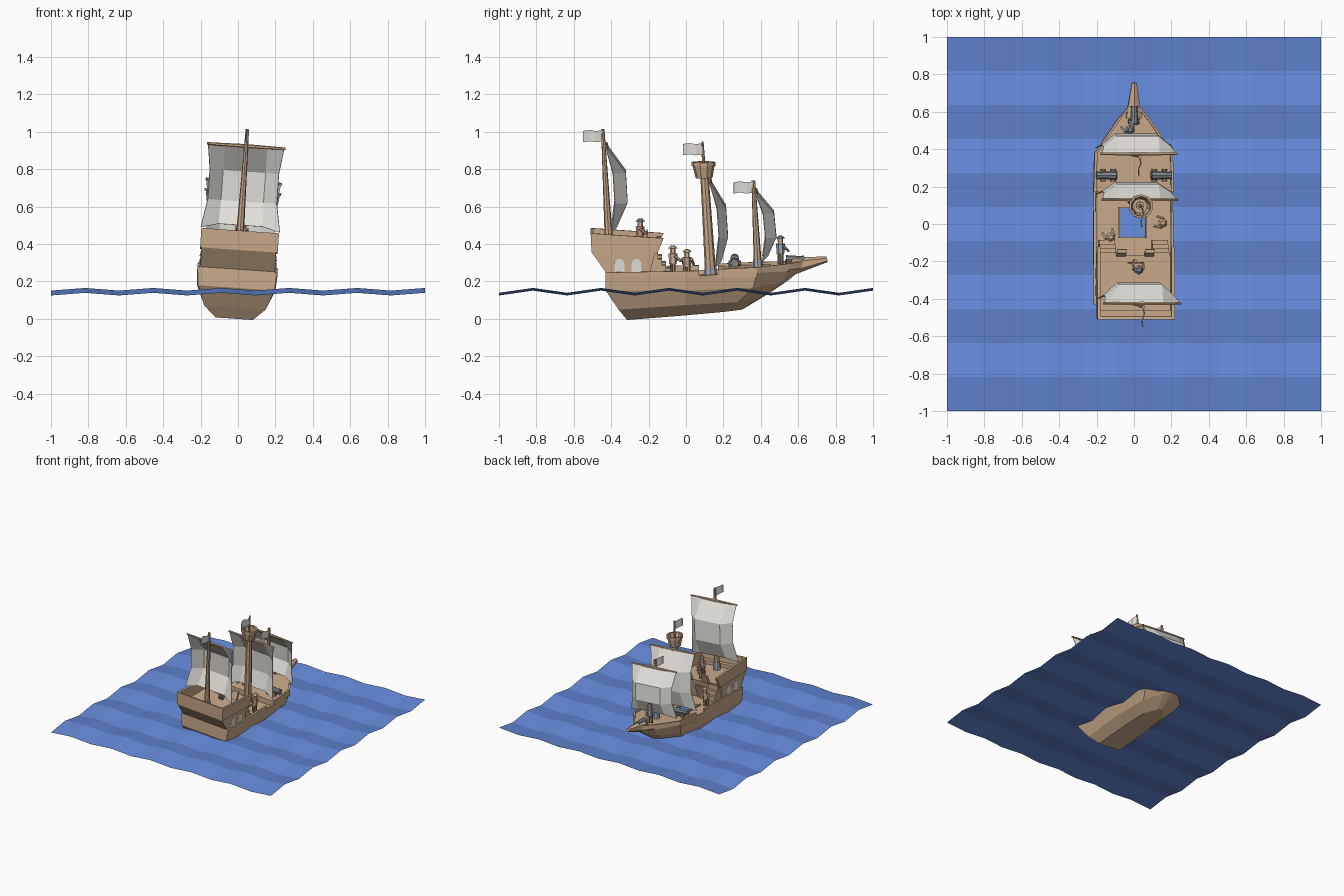
import bpy, bmesh
from math import radians, sin, cos, pi
from mathutils import Vector as V, Matrix as M

if "Cube" in bpy.data.objects:
    bpy.data.objects.remove(bpy.data.objects["Cube"])

# the whole ship heels over a little; the sea stays level
ROLL = M.Translation((0, 0, .3)) @ M.Rotation(radians(4), 4, 'Y') @ M.Translation((0, 0, -.3))


def mat(name, *c):
    m = bpy.data.materials.new(name)
    m.diffuse_color = (*c, 1)
    m.use_nodes = True
    m.node_tree.nodes["Principled BSDF"].inputs["Base Color"].default_value = m.diffuse_color
    return m


WOOD = mat("wood", .60, .41, .26)
DARK = mat("dark_wood", .38, .26, .17)
SAIL = mat("canvas", .78, .76, .71)
IRON = mat("iron", .22, .24, .26)
SEA = mat("sea", .13, .25, .70)
RED = mat("red_cloth", .65, .33, .28)
BLUE = mat("grey_cloth", .38, .42, .48)
SKIN = mat("skin", .75, .52, .38)


def finish(name, bm, col, thick=0, roll=True):
    if not thick:
        bmesh.ops.recalc_face_normals(bm, faces=bm.faces)
    me = bpy.data.meshes.new(name)
    bm.to_mesh(me)
    bm.free()
    me.materials.append(col)
    ob = bpy.data.objects.new(name, me)
    bpy.context.collection.objects.link(ob)
    if roll:
        ob.matrix_world = ROLL
    if thick:
        s = ob.modifiers.new("thickness", 'SOLIDIFY')
        s.thickness = thick
    return ob


def mesh(name, verts, faces, col, **kw):
    bm = bmesh.new()
    vs = [bm.verts.new(v) for v in verts]
    for f in faces:
        bm.faces.new([vs[i] for i in f])
    return finish(name, bm, col, **kw)


def extrude(name, pts, d, col):
    """Flat polygon pulled along vector d."""
    n = len(pts)
    vs = [V(p) for p in pts] + [V(p) + V(d) for p in pts]
    faces = [range(n), range(n, 2 * n)] + [(i, (i + 1) % n, (i + 1) % n + n, i + n) for i in range(n)]
    return mesh(name, vs, faces, col)


def side(name, prof, x0, x1, col=WOOD):
    return extrude(name, [(x0, y, z) for y, z in prof], (x1 - x0, 0, 0), col)


def box(name, x0, x1, y0, y1, z0, z1, col=WOOD):
    return side(name, [(y0, z0), (y1, z0), (y1, z1), (y0, z1)], x0, x1, col)


def tube(name, a, b, r1, r2, col=WOOD, n=8, caps=True, thick=0):
    a, b = V(a), V(b)
    bm = bmesh.new()
    mx = M.Translation((a + b) / 2) @ (b - a).to_track_quat('Z', 'Y').to_matrix().to_4x4()
    bmesh.ops.create_cone(bm, cap_ends=caps, segments=n, radius1=r1, radius2=r2,
                          depth=(b - a).length, matrix=mx)
    return finish(name, bm, col, thick)


# sea: faceted waves
N = 11
mesh("sea", [(-1 + 2 * i / N, -1 + 2 * j / N, .125 + .026 * (j % 2) + .014 * (i % 2))
             for j in range(N + 1) for i in range(N + 1)],
     [(j * 12 + i, j * 12 + i + 1, j * 12 + i + 13, j * 12 + i + 12) for j in range(N) for i in range(N)],
     SEA, roll=False)

# hull: stations of (y, half width, z) from keel to gunwale
ST = [[(-.315, .10, 0), (-.36, .165, .06), (-.43, .205, .165), (-.43, .21, .24)],
      [(0, .10, .025), (0, .175, .085), (0, .21, .165), (0, .215, .24)],
      [(.2, .085, .042), (.28, .155, .10), (.36, .195, .18), (.38, .21, .265)],
      [(.295, .03, .05), (.41, .06, .125), (.51, .085, .20), (.55, .095, .275)],
      [(.305, .006, .052), (.45, .008, .14), (.545, .01, .205), (.64, .015, .285)]]
verts = [p for s in ST for p in [(-w, y, z) for y, w, z in s[::-1]] + [(w, y, z) for y, w, z in s]]
faces = [(k * 8 + i, k * 8 + i + 1, k * 8 + i + 9, k * 8 + i + 8) for k in range(4) for i in range(7)]
for b in (0, 32):
    q = [(b + i, b + 7 - i, b + 6 - i, b + i + 1) for i in range(3)]
    faces += q if b == 0 else [f[::-1] for f in q]
bm = bmesh.new()
vs = [bm.verts.new(v) for v in verts]
for f in faces:
    bm.faces.new([vs[i] for i in f])
bmesh.ops.recalc_face_normals(bm, faces=bm.faces)
finish("hull", bm, WOOD, thick=.012)

# bulwarks, with a gap beside the main mast
rails = [((.213, -.43), (.215, .07), .235, .262, .272), ((.215, .17), (.21, .38), .235, .28, .29),
         ((.21, .38), (.095, .55), .26, .29, .302), ((.095, .55), (.015, .645), .27, .302, .31)]
for s in (-1, 1):
    for (xa, ya), (xb, yb), z0, za, zb in rails:
        extrude("bulwark", [(s * xa, ya, z0), (s * xb, yb, z0), (s * xb, yb, zb), (s * xa, ya, za)],
                (-s * .015, 0, 0), WOOD)

# main deck framed around the open hatch, and hatch coaming
for x0, x1, y0, y1 in [(-.205, -.075, -.42, .2), (.07, .205, -.42, .2), (-.075, .07, -.42, -.07), (-.075, .07, .085, .2)]:
    box("main_deck", x0, x1, y0, y1, .205, .225)
for s in (-.075, .07):
    box("hatch_coaming", s - .005, s + .005, -.075, .09, .22, .235)

# fore deck, its step, bowsprit
extrude("fore_deck", [(s * w, y, .268 + .04 * (y - .18)) for s, seq in ((1, 1), (-1, -1))
                      for w, y in [(.2, .17), (.2, .38), (.085, .55), (.01, .63)][::seq]], (0, 0, -.015), WOOD)
box("fore_deck_step", -.2, .2, .17, .185, .21, .265)
tube("bowsprit", (0, .57, .283), (0, .755, .318), .048, .015, n=6)

# stern castle: cabin, bulwarks, arched windows, door, stairs
side("cabin", [(-.43, .22), (-.43, .265), (-.505, .37), (-.165, .375), (-.2, .22)], -.2, .2)
BUL = [(-.505, .368), (-.155, .36), (-.12, .445), (-.51, .472)]
for s in (-1, 1):
    side("castle_bulwark", BUL, s * .208, s * .19)
    for y in (-.355, -.265):
        arch = [(y + .027 * cos(a * pi / 5), .305 + .03 * sin(a * pi / 5)) for a in range(6)]
        side("window", [(y + .027, .262), *arch, (y - .027, .262)], s * .198, s * .203, SAIL)
    for k in range(4):
        box("stair", s * .1, s * .185, -.2, -.085 - .022 * k, .225 + .036 * k, .261 + .036 * k)
    side("front_rail", [(-.175, .37), (-.155, .37), (-.135, .435), (-.155, .435)], s * .05, s * .1)
side("castle_back_bulwark", [(-.505, .368), (-.49, .368), (-.495, .47), (-.51, .472)], -.2, .2)
box("stern_bench", -.19, .19, -.495, -.46, .37, .40)
side("cabin_door", [(-.198, .225), (-.19, .225), (-.168, .33), (-.176, .33)], -.035, .035, DARK)


# masts: foot, head (y, z), radii, sail top and bottom (y, z), belly depth, half width
def mast(name, foot, head, r1, r2, top, bot, belly, hw):
    tube(name + "_mast", (0, *foot), (0, *head), r1, r2)
    f, h = V((0, *foot)), V((0, *head))
    tube(name + "_mast_band", f, f.lerp(h, .1), r1 + .004, r1 + .002, BLUE)
    for s in (-1, 1):
        tube(name + "_yard", (0, top[0], top[1]), (s * (hw + .005), top[0], top[1]), .011, .007, n=6)
    vs = []
    for j, v in enumerate((0, .3, .66, 1)):
        for i, u in enumerate((-1, -.56, .56, 1)):
            inner_v, inner_u = j in (1, 2), i in (1, 2)
            fwd = belly if inner_u and inner_v else .028 if inner_v else .03 * (inner_u and j == 3)
            up = .025 if j == 3 and inner_u else 0
            x = u * hw * (.91 if inner_v and not inner_u else 1.04 if j == 3 else 1)
            vs.append((x, top[0] + (bot[0] - top[0]) * v + fwd, top[1] + (bot[1] - top[1]) * v + up))
    mesh(name + "_sail", vs, [(j * 4 + i, j * 4 + i + 1, j * 4 + i + 5, j * 4 + i + 4)
                              for j in range(3) for i in range(3)], SAIL, thick=.004)
    # pennant streaming aft
    y, z = head
    vs = [(.008 * sin(k * 2), y - .035 * k, z - .004 - .005 * (k % 2) - d) for k in range(4) for d in (0, .06)]
    mesh(name + "_flag", vs, [(2 * k, 2 * k + 1, 2 * k + 3, 2 * k + 2) for k in range(3)], SAIL, thick=.003)


mast("mizzen", (-.41, .37), (-.445, 1.015), .023, .009, (-.425, .925), (-.398, .475), .095, .205)
mast("main", (.133, .22), (.098, .78), .03, .022, (.13, .735), (.16, .29), .075, .2)
mast("fore", (.385, .27), (.36, .74), .022, .01, (.375, .68), (.41, .32), .085, .2)
# the main pennant flies from a pole above the crow's nest
fl = bpy.data.objects["main_flag"]
fl.matrix_world = ROLL @ M.Translation((0, -.01, .165))
tube("nest_pole", (0, .098, .76), (0, .088, .95), .011, .006)
tube("crows_nest", (0, .097, .755), (0, .094, .825), .045, .06, n=10, caps=False, thick=.008)
tube("nest_rim", (0, .094, .82), (0, .094, .84), .065, .065, n=10, caps=False, thick=.012)
tube("nest_floor", (0, .097, .757), (0, .097, .765), .043, .044, n=10)


# cannons: base position and firing direction
def cannon(x, y, z, dx, dy, k=1):
    p, d, c = V((x, y, z)), V((dx, dy, 0)), V((-dy, dx, 0))
    h = V((0, 0, .04 * k))
    tube("cannon_barrel", p + h - d * .045 * k, p + h + d * .055 * k, .024 * k, .018 * k, IRON)
    tube("cannon_muzzle", p + h + d * .05 * k, p + h + d * .062 * k, .023 * k, .023 * k, IRON)
    tube("cannon_carriage", p - d * .05 * k + h * .45, p + d * .03 * k + h * .45, .02 * k, .02 * k, DARK, n=4)
    for a in (-.03, .025):
        for s in (-1, 1):
            q = p + d * a * k + h * .33
            tube("cannon_wheel", q + c * s * .022 * k, q + c * s * .033 * k, .014 * k, .014 * k, DARK)


for s in (-1, 1):
    cannon(s * .14, .26, .272, s, 0)
cannon(0, .575, .283, 0, 1, .9)


# crew: low-poly sailors
def sailor(x, y, z, cloth, ang=0, hat=IRON):
    c, s = cos(ang), sin(ang)
    def P(a, b, h):
        return (x + a * c - b * s, y + a * s + b * c, z + h)
    for k in (-1, 1):
        tube("sailor_leg", P(k * .012, 0, 0), P(k * .01, 0, .06), .009, .011, DARK, n=6)
        tube("sailor_arm", P(k * .024, 0, .1), P(k * .028, .035, .07), .009, .007, cloth, n=6)
    tube("sailor_body", P(0, 0, .055), P(0, 0, .11), .02, .024, cloth, n=6)
    tube("sailor_head", P(0, 0, .11), P(0, 0, .14), .014, .015, SKIN, n=6)
    tube("sailor_hat", P(0, 0, .138), P(0, 0, .152), .026, .012, hat, n=6)


sailor(.01, -.245, .385, RED)
sailor(-.13, -.07, .23, SKIN, .4, WOOD)
sailor(.15, .005, .23, WOOD, 1.3, WOOD)
sailor(-.03, .505, .29, BLUE, .6)

# ship's wheel on its post
tube("wheel_post", (0, -.2, .37), (0, -.2, .43), .012, .01)
tube("wheel_rim", (0, -.212, .435), (0, -.204, .435), .034, .034, n=10, caps=False, thick=.008)
for k in range(4):
    a = k * pi / 4
    d = V((cos(a), 0, sin(a))) * .045
    tube("wheel_spoke", V((0, -.208, .435)) - d, V((0, -.208, .435)) + d, .004, .004, DARK, n=5)
